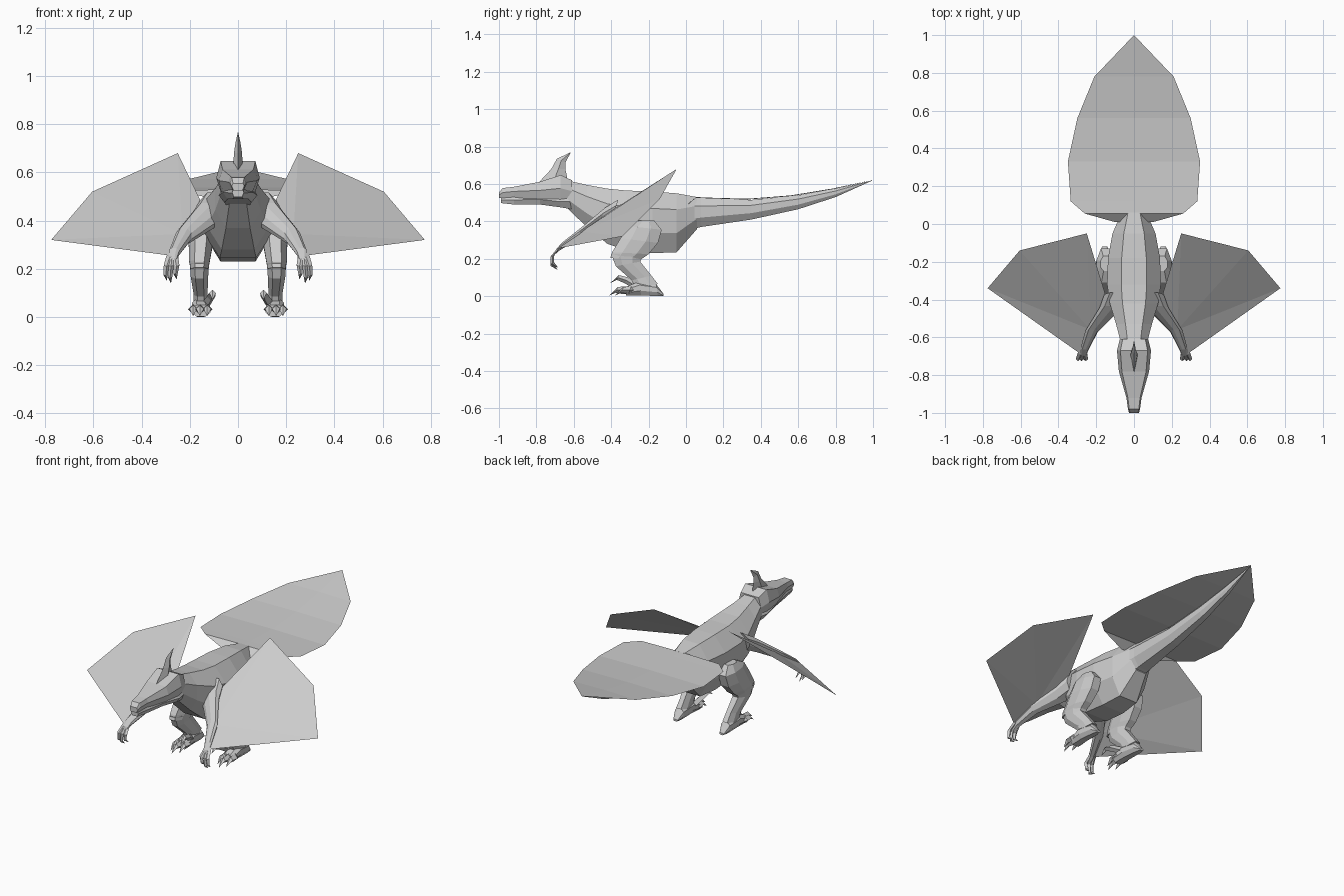
import bpy
from mathutils import Vector

cube = bpy.data.objects.get("Cube")
if cube:
    bpy.data.objects.remove(cube)

grey = bpy.data.materials.new("plain grey")
grey.use_nodes = True
tone = (0.6, 0.6, 0.6, 1)
grey.diffuse_color = tone
grey.node_tree.nodes["Principled BSDF"].inputs["Base Color"].default_value = tone

# Cross-sections as (along a-b axis, across x), running round the ring
ROUND = [(1, .45), (.45, .95), (-.35, .95), (-1, .5),
         (-1, -.5), (-.35, -.95), (.45, -.95), (1, -.45)]
BOXY = [(1, .8), (.1, 1), (-1, .7), (-1, -.7), (.1, -1), (1, -.8)]
DIAMOND = [(1, 0), (0, 1), (-1, 0), (0, -1)]


def make(name, verts, faces, mirror=False):
    mesh = bpy.data.meshes.new(name)
    mesh.from_pydata(verts, [], faces)
    mesh.materials.append(grey)
    obj = bpy.data.objects.new(name, mesh)
    bpy.context.collection.objects.link(obj)
    if mirror:
        obj.modifiers.new("Mirror", 'MIRROR').use_mirror_merge = False
    return obj


def loft(name, sections, shape=ROUND, mirror=False):
    """Skin rings; each section is two opposite points and a half width."""
    verts, faces, n = [], [], len(shape)
    for a, b, w in sections:
        a, b = Vector(a), Vector(b)
        for t, s in shape:
            verts.append((a + b) / 2 + (a - b) / 2 * t + Vector((w * s, 0, 0)))
    for r in range(len(sections) - 1):
        for i in range(n):
            j = (i + 1) % n
            faces.append((r * n + i, r * n + j, r * n + n + j, r * n + n + i))
    faces.append(tuple(reversed(range(n))))
    faces.append(tuple(range(len(verts) - n, len(verts))))
    obj = make(name, verts, faces, mirror)
    import bmesh
    bm = bmesh.new()
    bm.from_mesh(obj.data)
    bmesh.ops.remove_doubles(bm, verts=bm.verts, dist=0.0005)
    bmesh.ops.recalc_face_normals(bm, faces=bm.faces)
    bm.to_mesh(obj.data)
    bm.free()
    return obj


def spine(name, rows, shape=ROUND):
    """Centred loft from rows of y, top z, bottom z, half width."""
    return loft(name, [((0, y, t), (0, y, b), w) for y, t, b, w in rows], shape)


def tube(name, points, radii, axis, shape=DIAMOND):
    """Mirrored tapering limb whose rings span x and the given axis."""
    axis = Vector(axis)
    return loft(name, [(Vector(p) + axis * r, Vector(p) - axis * r, r)
                       for p, r in zip(points, radii)], shape, True)


# Trunk, neck and tail
spine("body", [(.06, .53, .36, .07), (-.05, .55, .235, .12), (-.18, .56, .23, .145),
               (-.32, .565, .245, .15), (-.42, .575, .28, .135),
               (-.53, .595, .37, .1), (-.64, .62, .475, .07)])
spine("tail", [(.0, .53, .35, .085), (.08, .525, .37, .07), (.35, .515, .41, .05),
               (.6, .54, .465, .035), (.8, .575, .53, .02), (1, .62, .62, 0)])

# Head, jaw and crest
spine("head", [(-.61, .62, .49, .075), (-.67, .648, .49, .09), (-.78, .612, .51, .08),
               (-.92, .585, .53, .04), (-.98, .578, .525, .032),
               (-1, .555, .525, .026)], BOXY)
spine("jaw", [(-.61, .54, .465, .07), (-.67, .53, .475, .08), (-.78, .54, .49, .062),
              (-.92, .535, .49, .032), (-.99, .53, .498, .024)], BOXY)
loft("crest", [((0, -.79, .605), (0, -.63, .61), .02),
               ((0, -.72, .68), (0, -.645, .68), .017),
               ((0, -.69, .735), (0, -.645, .715), .01),
               ((0, -.615, .77), (0, -.615, .77), 0)], DIAMOND)

# Tail fan: rows of half width and y, raised along the top of the tail
fan = [(.1, .01, .49), (.26, .055, .526), (.335, .12, .523), (.35, .33, .517),
       (.3, .56, .535), (.21, .78, .571)]
verts = [(s * x, y, z) for s in (1, -1) for x, y, z in fan]
verts += [(0, y, z + .004) for x, y, z in fan] + [(0, 1, .622)]
n, mid = len(fan), 2 * len(fan)
faces = []
for i in range(n):
    last = i == n - 1
    faces.append((mid + i, i, mid + i + 1) if last else (mid + i, i, i + 1, mid + i + 1))
    faces.append((mid + i + 1, n + i, mid + i) if last
                 else (mid + i + 1, n + i + 1, n + i, mid + i))
make("tail_fan", verts, faces)

# Wing sheet: fans out from the elbow
make("wing", [(.23, -.56, .345), (.28, -.69, .255), (.775, -.34, .32),
              (.605, -.14, .52), (.25, -.05, .68), (.14, -.41, .45)],
     [(0, i, i + 1) for i in range(1, 5)], True)

# Arms and hand claws
tube("arm", [(.1, -.38, .46), (.13, -.45, .42), (.225, -.57, .335),
             (.265, -.67, .265), (.27, -.7, .235)],
     [.06, .055, .034, .022, .016], (0, .3, .95), ROUND)
for i, (dx, drop) in enumerate([(-.015, 0), (.008, .015), (.026, .005)]):
    x = .27 + dx
    tube("finger_%d" % (i + 1),
         [(.27 + dx / 2, -.68, .255), (x, -.715, .215), (x + .004, -.715, .18 - drop),
          (x, -.685, .155 - drop)], [.014, .012, .009, 0], (0, .9, .4))


def leg_part(name, rows):
    """Mirrored leg loft from x, front y and z, back y and z, half width."""
    loft(name, [((x, fy, fz), (x, by, bz), w) for x, fy, fz, by, bz, w in rows],
         ROUND, True)


# Thighs, shins and feet
leg_part("thigh", [(.145, -.25, .405, -.17, .405, .035), (.15, -.31, .375, -.13, .355, .05),
                   (.155, -.35, .31, -.15, .285, .052), (.16, -.395, .235, -.2, .225, .045),
                   (.16, -.405, .205, -.25, .19, .038)])
leg_part("shin", [(.16, -.4, .225, -.23, .215, .042), (.16, -.375, .16, -.245, .185, .038),
                  (.155, -.29, .085, -.185, .11, .03), (.155, -.27, .04, -.15, .065, .032)])
leg_part("foot", [(.155, -.12, .012, -.12, 0, .015), (.155, -.16, .065, -.15, 0, .03),
                  (.155, -.25, .08, -.24, .005, .038), (.153, -.32, .05, -.32, .003, .04)])

# Toes with hooked claws, and the raised inner claw
for i, (x, y) in enumerate([(.128, -.38), (.158, -.41), (.186, -.38)]):
    tube("toe_%d" % (i + 1), [(.155, -.26, .035), (x, y + .08, .032), (x, y + .04, .034),
                              (x, y, .004)], [.02, .022, .016, 0], (0, .3, .95))
tube("raised_claw", [(.135, -.26, .05), (.112, -.32, .085), (.106, -.365, .1),
                     (.104, -.405, .07)], [.02, .018, .014, 0], (0, .4, .9))
